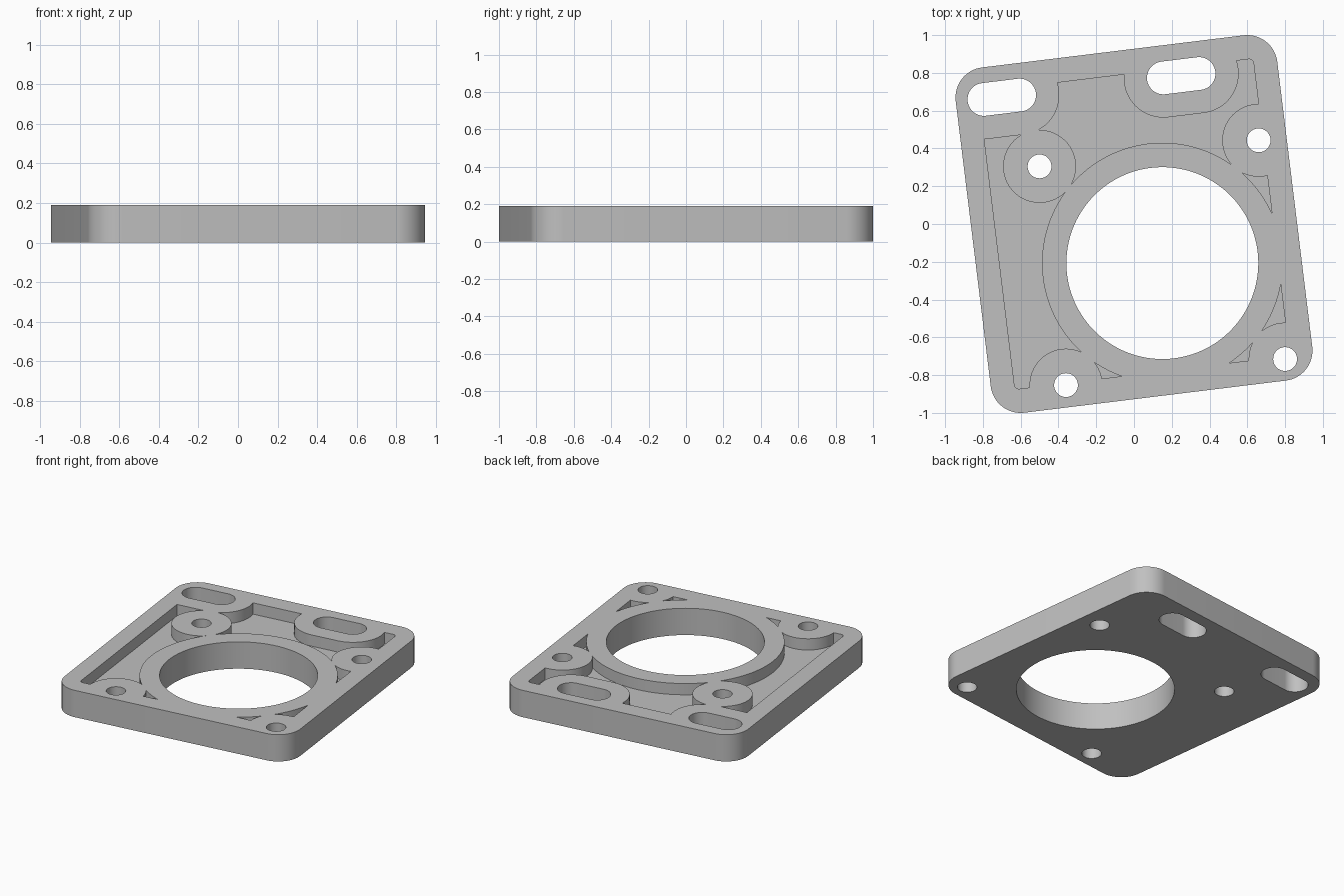
import bpy, bmesh
from math import radians, cos, sin, pi
from mathutils import Matrix

cube = bpy.data.objects.get("Cube")
if cube:
    bpy.data.objects.remove(cube, do_unlink=True)

TILT = radians(7)
HEIGHT = 0.19
FLOOR = 0.11

grey = bpy.data.materials.new("plain grey")
grey.use_nodes = True
colour = (0.53, 0.53, 0.53, 1)
grey.diffuse_color = colour
grey.node_tree.nodes["Principled BSDF"].inputs["Base Color"].default_value = colour


def prism(name, centre, core, radius, z0, z1, steps=16):
    """Upright prism: a rectangle of half sizes core, grown by radius, tilted."""
    bm = bmesh.new()
    verts = []
    corners = ((1, 1), (-1, 1), (-1, -1), (1, -1))
    for quarter, (sx, sy) in enumerate(corners):
        for i in range(steps + 1):
            a = (quarter + i / steps) * pi / 2
            verts.append(bm.verts.new((sx * core[0] + radius * cos(a),
                                       sy * core[1] + radius * sin(a), z0)))
    bmesh.ops.remove_doubles(bm, verts=verts, dist=1e-5)
    base = bm.faces.new([v for v in verts if v.is_valid])
    side = bmesh.ops.extrude_face_region(bm, geom=[base], use_keep_orig=True)
    top = [g for g in side["geom"] if isinstance(g, bmesh.types.BMVert)]
    bmesh.ops.translate(bm, verts=top, vec=(0, 0, z1 - z0))
    bmesh.ops.recalc_face_normals(bm, faces=bm.faces)
    bm.transform(Matrix.Translation((*centre, 0)) @ Matrix.Rotation(TILT, 4, "Z"))
    mesh = bpy.data.meshes.new(name)
    bm.to_mesh(mesh)
    bm.free()
    mesh.materials.append(grey)
    obj = bpy.data.objects.new(name, mesh)
    bpy.context.collection.objects.link(obj)
    return obj


def cut(target, cutter):
    """Subtract the cutter from the target and discard the cutter."""
    mod = target.modifiers.new("cut", "BOOLEAN")
    mod.operation = "DIFFERENCE"
    mod.solver = "EXACT"
    mod.object = cutter
    bpy.context.view_layer.objects.active = target
    bpy.ops.object.modifier_apply(modifier=mod.name)
    bpy.data.objects.remove(cutter, do_unlink=True)


# Openings: name, centre, core half sizes, hole radius, surrounding boss radius, steps
screw_centres = [(-0.5, 0.305), (0.66, 0.443), (-0.36, -0.853), (0.8, -0.715)]
slot_centres = [(-0.7, 0.671), (0.25, 0.785)]
openings = [("main_bore", (0.15, -0.207), (0, 0), 0.508, 0.637, 32)]
openings += [("screw_hole", c, (0, 0), 0.063, 0.193, 14) for c in screw_centres]
openings += [("slot", c, (0.095, 0), 0.087, 0.21, 16) for c in slot_centres]

# Plate and the recess, which leaves a raised boss round every opening
plate = prism("mounting_plate", (0, 0), (0.6975, 0.7607), 0.16, 0, HEIGHT)
pocket = prism("pocket_cutter", (0, 0), (0.71, 0.77), 0.022, FLOOR, HEIGHT + 0.1, 6)
for name, centre, core, hole, boss, steps in openings:
    cut(pocket, prism(name + "_boss", centre, core, boss, 0, HEIGHT + 0.2, steps))
cut(plate, pocket)

# Openings through the full thickness
for name, centre, core, hole, boss, steps in openings:
    cut(plate, prism(name, centre, core, hole, -0.1, HEIGHT + 0.1, steps))

# Smooth curved walls with crisp rims
bpy.ops.object.select_all(action="DESELECT")
plate.select_set(True)
bpy.context.view_layer.objects.active = plate
bpy.ops.object.shade_smooth_by_angle(angle=radians(30))
